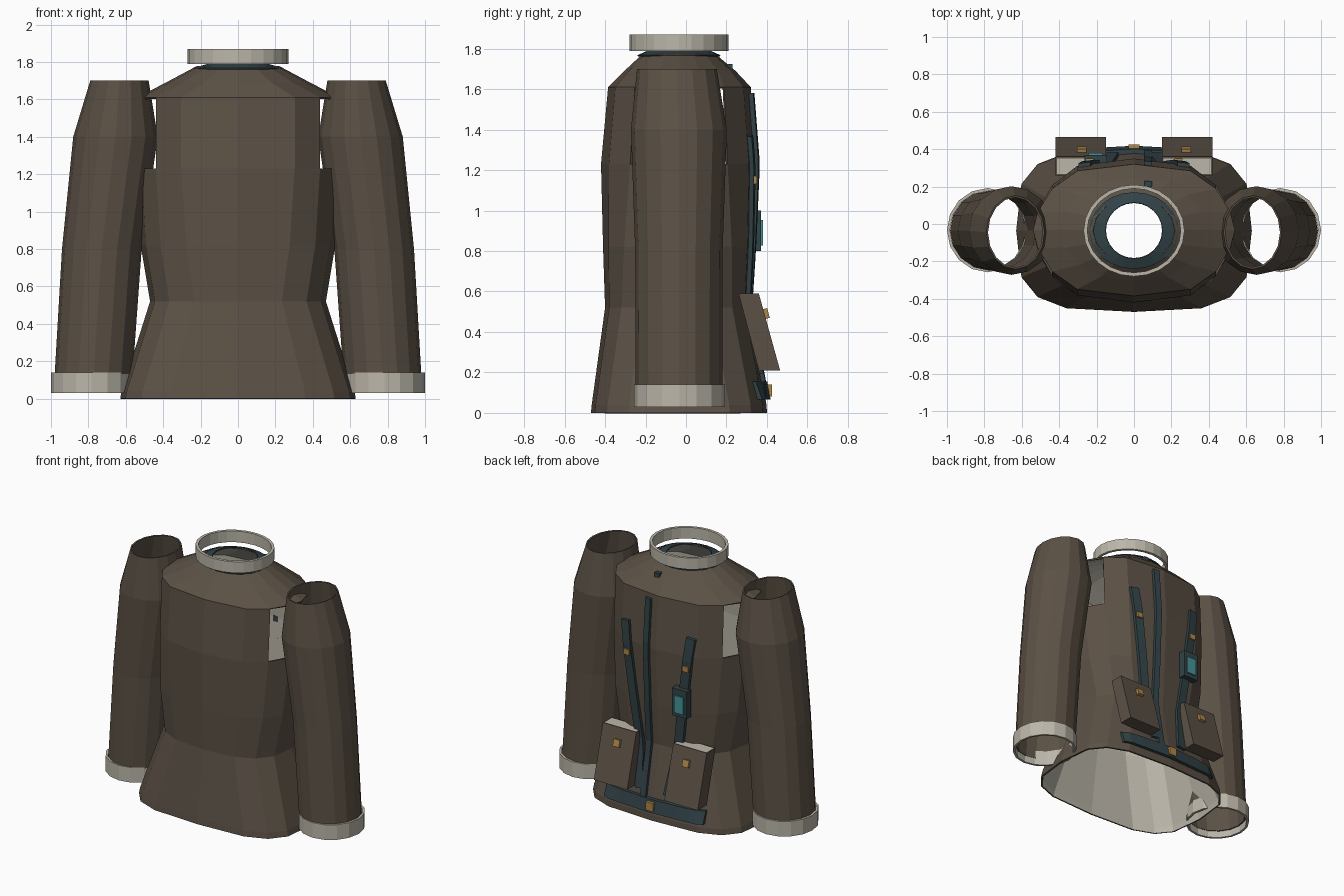
import bpy, bmesh, math

if "Cube" in bpy.data.objects:
    bpy.data.objects.remove(bpy.data.objects["Cube"])


def material(name, rgb):
    m = bpy.data.materials.new(name)
    m.diffuse_color = (*rgb, 1)
    m.use_nodes = True
    m.node_tree.nodes["Principled BSDF"].inputs["Base Color"].default_value = m.diffuse_color
    return m


BROWN = material("brown cloth", (0.105, 0.082, 0.060))
PALE = material("pale lining", (0.50, 0.47, 0.40))
TEAL = material("dark teal webbing", (0.032, 0.056, 0.064))
CYAN = material("cyan screen", (0.06, 0.30, 0.32))
GOLD = material("brass clasp", (0.42, 0.24, 0.07))
CY = -0.035


def make(name, verts, faces, *mats):
    me = bpy.data.meshes.new(name)
    me.from_pydata(verts, [], faces)
    for m in mats:
        me.materials.append(m)
    ob = bpy.data.objects.new(name, me)
    bpy.context.collection.objects.link(ob)
    return ob


def ring_points(ring, n):
    """Rounded outline: z, centre x, centre y, half width, half depth, x power, y power."""
    z, cx, cy, rx, ry, px, py = ring
    pts = []
    for j in range(n):
        c, s = (f(2 * math.pi * j / n) for f in (math.cos, math.sin))
        pts.append((cx + rx * math.copysign(abs(c) ** px, c),
                    cy + ry * math.copysign(abs(s) ** py, s), z))
    return pts


def loft(name, rings, n, mats, thick, skip=lambda i, j: False):
    """Open tube through the rings, given an inner skin."""
    verts = [p for r in rings for p in ring_points(r, n)]
    faces = [(i * n + j, i * n + (j + 1) % n, (i + 1) * n + (j + 1) % n, (i + 1) * n + j)
             for i in range(len(rings) - 1) for j in range(n) if not skip(i, j)]
    ob = make(name, verts, faces, *mats)
    mod = ob.modifiers.new("thickness", 'SOLIDIFY')
    mod.thickness = thick
    mod.offset = -1
    mod.material_offset = len(mats) - 1
    return ob


def box(name, centre, size, mat, tilt=0):
    """Box, tilted about x when asked."""
    v = []
    for sx in (-.5, .5):
        for sy in (-.5, .5):
            for sz in (-.5, .5):
                y, z = sy * size[1], sz * size[2]
                v.append((centre[0] + sx * size[0],
                          centre[1] + y * math.cos(tilt) - z * math.sin(tilt),
                          centre[2] + y * math.sin(tilt) + z * math.cos(tilt)))
    f = [(0, 1, 3, 2), (4, 6, 7, 5), (0, 4, 5, 1), (2, 3, 7, 6), (0, 2, 6, 4), (1, 5, 7, 3)]
    return make(name, v, f, mat)


# Jacket body: hem, waist, chest, armholes and sloped shoulders
profile = [(0, .63, -.47, .40, .58, .58), (.04, .622, -.466, .398, .58, .58),
           (.52, .47, -.40, .31, .72, .75), (.82, .52, -.41, .33, .66, .95),
           (1.23, .54, -.42, .35, .60, 1.35), (1.61, .54, -.385, .32, .60, 1.35),
           (1.69, .385, -.305, .245, .80, 1.1), (1.778, .22, -.21, .14, 1, 1)]
body_rings = [(z, 0, (f + b) / 2, a, (b - f) / 2, px, py) for z, a, f, b, px, py in profile]
loft("jacket_body", body_rings, 16, (BROWN, PALE), .012,
     lambda i, j: i == 4 and (j + 2) % 8 < 4)


def back_y(x, z):
    """Depth of the rear panel at a given x and height."""
    ys = []
    for r in body_rings:
        half = ring_points(r, 16)[:9]
        y = r[2]
        for (x0, y0, _), (x1, y1, _) in zip(half, half[1:]):
            if x1 <= x <= x0:
                y = y0 + (y1 - y0) * (x - x0) / (x1 - x0)
        ys.append((r[0], y))
    for (z0, y0), (z1, y1) in zip(ys, ys[1:]):
        if z0 <= z <= z1:
            return y0 + (y1 - y0) * (z - z0) / (z1 - z0)
    return ys[-1][1]


def strap(name, start, end, width, steps=14, lift=.022):
    """Webbing laid over the rear panel between two (x, z) points."""
    dx, dz = end[0] - start[0], end[1] - start[1]
    d = math.hypot(dx, dz)
    ox, oz = -dz / d * width / 2, dx / d * width / 2
    verts, faces = [], []
    for k in range(steps + 1):
        x, z = start[0] + dx * k / steps, start[1] + dz * k / steps
        for s, up in ((-1, -.01), (1, -.01), (1, lift), (-1, lift)):
            px, pz = x + s * ox, z + s * oz
            verts.append((px, back_y(px, pz) + up, pz))
    for k in range(steps):
        for c in range(4):
            a, b = 4 * k + c, 4 * k + (c + 1) % 4
            faces.append((a, a + 4, b + 4, b))
    faces += [(0, 1, 2, 3), tuple(4 * steps + c for c in (3, 2, 1, 0))]
    ob = make(name, verts, faces, TEAL)
    bm = bmesh.new()
    bm.from_mesh(ob.data)
    bmesh.ops.recalc_face_normals(bm, faces=bm.faces)
    bm.to_mesh(ob.data)
    bm.free()


# Neck band and floating collar ring
loft("neck_band", [(1.768, 0, CY, .24, .205, 1, 1), (1.792, 0, CY, .152, .15, 1, 1)],
     24, (TEAL,), .008)
loft("collar_ring", [(1.788, 0, CY, .27, .245, 1, 1), (1.87, 0, CY, .27, .245, 1, 1)],
     24, (PALE,), .02)

for side, label in ((-1, "left"), (1, "right")):
    # Sleeve and cuff
    sleeve = [(.08, .775, CY, .208, .214), (.80, .728, CY, .213, .216),
              (1.40, .655, CY, .226, .237), (1.70, .634, -.045, .156, .197)]
    loft(label + "_sleeve", [(z, side * x, y, rx, ry, 1, 1) for z, x, y, rx, ry in sleeve],
         16, (BROWN,), .01)
    loft(label + "_cuff", [(z, side * .782, -.033, .218, .225, 1, 1) for z in (.03, .14)],
         16, (PALE,), .016)

    # Harness strap with clip
    strap(label + "_strap", (side * .115, .20), (side * .265, 1.37), .065)
    box(label + "_strap_clip", (side * .238, back_y(side * .238, 1.15) + .022, 1.15),
        (.045, .025, .04), GOLD)

    # Slanted pouch with pale inset opening on top
    x0, x1 = sorted((side * .15, side * .42))
    v = [(x, y, z) for x in (x0, x1)
         for y, z in ((.36, .21), (.465, .21), (.36, .59), (.26, .59))]
    f = [(0, 3, 2, 1), (4, 5, 6, 7), (0, 1, 5, 4), (1, 2, 6, 5), (2, 3, 7, 6), (3, 0, 4, 7)]
    pouch = make(label + "_pouch", v, f, BROWN, PALE)
    bm = bmesh.new()
    bm.from_mesh(pouch.data)
    bmesh.ops.recalc_face_normals(bm, faces=bm.faces)
    top = max(bm.faces, key=lambda q: q.calc_center_median().z)
    bmesh.ops.inset_region(bm, faces=[top], thickness=.012)
    top.material_index = 1
    bm.to_mesh(pouch.data)
    bm.free()
    box(label + "_pouch_clasp", (side * .28, .393, .49), (.05, .03, .05), GOLD, .27)

# Off-centre closure strip, its shoulder tab, and belt with buckle
strap("closure_strip", (.075, .12), (.075, 1.58), .045)
box("shoulder_tab", (.075, .215, 1.705), (.04, .03, .04), TEAL)
strap("rear_belt", (-.40, .11), (.40, .11), .09, 16, .025)
box("belt_buckle", (0, .41, .11), (.06, .03, .06), GOLD)

# Strap-mounted device with bright screen
box("device_case", (-.205, .345, .90), (.12, .05, .20), TEAL)
box("device_screen", (-.205, .374, .89), (.075, .012, .125), CYAN)
